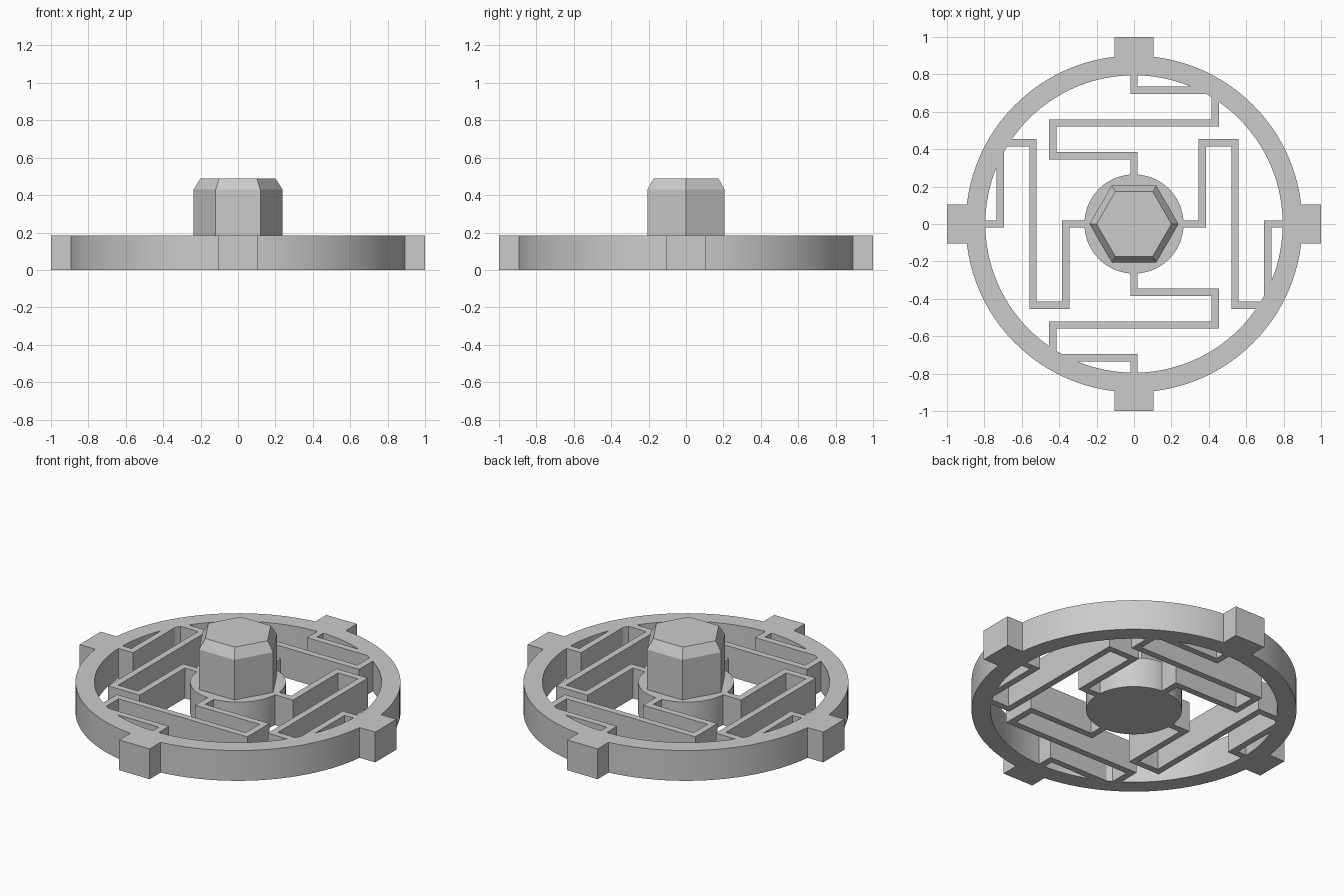
import bpy, bmesh
from math import radians
from mathutils import Matrix, Vector

if "Cube" in bpy.data.objects:
    bpy.data.objects.remove(bpy.data.objects["Cube"])

THICK = 0.185
grey = bpy.data.materials.new("plain grey")
grey.use_nodes = True
grey.diffuse_color = (0.6, 0.6, 0.6, 1)
grey.node_tree.nodes["Principled BSDF"].inputs["Base Color"].default_value = (0.6, 0.6, 0.6, 1)


def make(name, bm):
    bmesh.ops.recalc_face_normals(bm, faces=bm.faces[:])
    mesh = bpy.data.meshes.new(name)
    bm.to_mesh(mesh)
    bm.free()
    mesh.materials.append(grey)
    ob = bpy.data.objects.new(name, mesh)
    bpy.context.collection.objects.link(ob)
    return ob


def slab(name, outline, turn=0):
    """Extrude a flat outline to the plate thickness, turned about z."""
    bm = bmesh.new()
    face = bm.faces.new([bm.verts.new((x, y, 0)) for x, y in outline])
    up = bmesh.ops.extrude_face_region(bm, geom=[face])["geom"]
    bmesh.ops.translate(bm, vec=(0, 0, THICK),
                        verts=[v for v in up if isinstance(v, bmesh.types.BMVert)])
    bmesh.ops.rotate(bm, verts=bm.verts[:], matrix=Matrix.Rotation(radians(turn), 3, 'Z'))
    return make(name, bm)


def ribbon(path, half):
    """Outline of a constant-width strip along a right-angled path."""
    pts = [Vector(p) for p in path]
    normals = [(b - a).normalized().orthogonal() for a, b in zip(pts, pts[1:])]
    offs = [normals[0]] + [a + b for a, b in zip(normals, normals[1:])] + [normals[-1]]
    left = [p + o * half for p, o in zip(pts, offs)]
    right = [p - o * half for p, o in zip(pts, offs)]
    return left + right[::-1]


# Outer ring, turned from a rectangular section
bm = bmesh.new()
section = [bm.verts.new(p) for p in
           ((0.795, 0, 0), (0.9, 0, 0), (0.9, 0, THICK), (0.795, 0, THICK))]
edges = [bm.edges.new((section[i], section[(i + 1) % 4])) for i in range(4)]
bmesh.ops.spin(bm, geom=section + edges, cent=(0, 0, 0), axis=(0, 0, 1),
               angle=radians(360), steps=128)
bmesh.ops.remove_doubles(bm, verts=bm.verts[:], dist=0.0001)
plate = make("flexure_plate", bm)

# Central hub
bm = bmesh.new()
bmesh.ops.create_cone(bm, cap_ends=True, segments=96, radius1=0.265, radius2=0.265, depth=THICK,
                      matrix=Matrix.Translation((0, 0, THICK / 2)))
parts = [make("hub", bm)]

# Four outer tabs and four folded springs
tab = [(-0.103, 0.85), (0.103, 0.85), (0.103, 1), (-0.103, 1)]
spring = ribbon([(0, 0.85), (0, 0.715), (0.435, 0.715), (0.435, 0.54),
                 (-0.435, 0.54), (-0.435, 0.366), (0, 0.366), (0, 0.2)], 0.02)
for turn in range(0, 360, 90):
    parts.append(slab("tab", tab, turn))
    parts.append(slab("spring", spring, turn))

# Fuse everything flat into a single plate
for part in parts:
    mod = plate.modifiers.new("join", 'BOOLEAN')
    mod.operation = 'UNION'
    mod.solver = 'EXACT'
    mod.object = part
bpy.context.view_layer.update()
fused = bpy.data.meshes.new_from_object(
    plate.evaluated_get(bpy.context.evaluated_depsgraph_get()))
plate.modifiers.clear()
plate.data = fused
for part in parts:
    bpy.data.objects.remove(part)

# Hexagonal plug with a chamfered top
bm = bmesh.new()
bmesh.ops.create_circle(bm, cap_ends=True, segments=6, radius=0.238,
                        matrix=Matrix.Translation((0, 0, THICK)) @ Matrix.Rotation(radians(30), 4, 'Z'))
first = max(bm.verts, key=lambda v: v.co.x).co
if abs(first.y) > 0.01:  # keep corners on the x axis
    bmesh.ops.rotate(bm, verts=bm.verts[:], matrix=Matrix.Rotation(radians(30), 3, 'Z'))
top = bm.faces[:]
for height, scale in ((0.43, 1), (0.49, 0.84)):
    up = bmesh.ops.extrude_face_region(bm, geom=top)["geom"]
    verts = [v for v in up if isinstance(v, bmesh.types.BMVert)]
    top = [f for f in up if isinstance(f, bmesh.types.BMFace)]
    for v in verts:
        v.co = (v.co.x * scale, v.co.y * scale, height)
    if scale < 1:
        continue
    # the ring left between wall and chamfer must stay open inside
    inner = [f for f in bm.faces if f not in top and all(abs(v.co.z - height) < 1e-4 for v in f.verts)]
    bmesh.ops.delete(bm, geom=inner, context='FACES_ONLY')
plug = make("hex_plug", bm)

# Smooth the round walls, keep every corner crisp
bpy.ops.object.select_all(action='DESELECT')
plate.select_set(True)
bpy.context.view_layer.objects.active = plate
bpy.ops.object.shade_smooth_by_angle(angle=radians(25))
